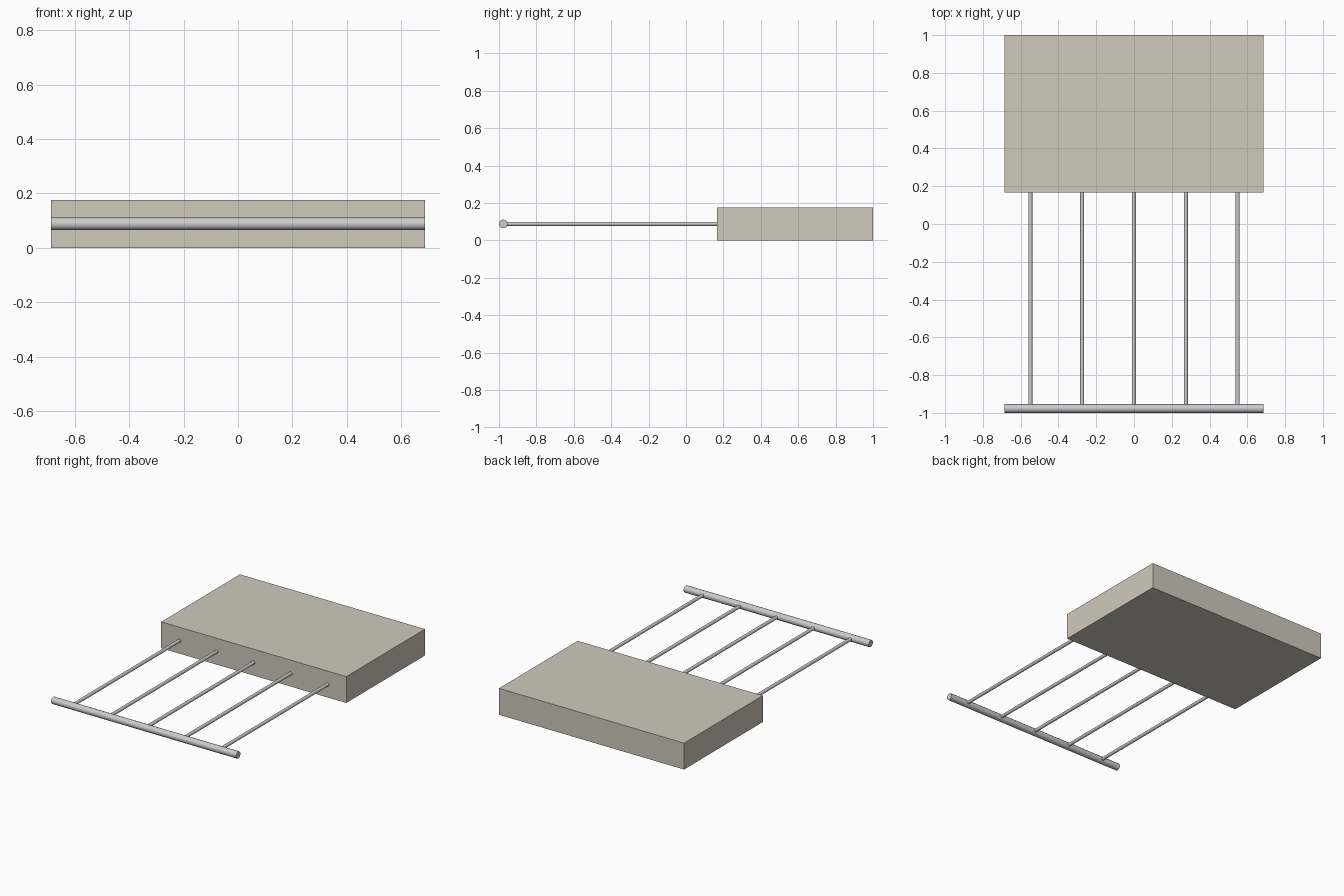
import bpy
import math

if "Cube" in bpy.data.objects:
    bpy.data.objects.remove(bpy.data.objects["Cube"])

HALF_W = 0.686      # half width of slab and crossbar
H = 0.177           # slab height
FRONT = 0.167       # slab front face
BAR_R = 0.023
BAR_Y = -1 + BAR_R


def cylinder(name, radius, length, location, rotation, sides):
    bpy.ops.mesh.primitive_cylinder_add(vertices=sides, radius=radius, depth=length,
                                        location=location, rotation=rotation)
    ob = bpy.context.object
    ob.name = name
    bpy.ops.object.shade_smooth_by_angle(angle=math.radians(50))
    return ob


# Beige block
bpy.ops.mesh.primitive_cube_add(size=1, location=(0, (1 + FRONT) / 2, H / 2))
slab = bpy.context.object
slab.name = "slab"
slab.scale = (2 * HALF_W, 1 - FRONT, H)
bpy.ops.object.transform_apply(location=False, rotation=False, scale=True)
mat = bpy.data.materials.new("beige")
mat.diffuse_color = (0.64, 0.59, 0.50, 1)
mat.use_nodes = True
mat.node_tree.nodes["Principled BSDF"].inputs["Base Color"].default_value = mat.diffuse_color
slab.data.materials.append(mat)

# Crossbar along x
cylinder("crossbar", BAR_R, 2 * HALF_W, (0, BAR_Y, H / 2), (0, math.pi / 2, 0), 12)

# Five rods from crossbar to block
for i in range(-2, 3):
    cylinder(f"rod_{i + 3}", 0.011, FRONT - BAR_Y,
             (i * 0.2744, (FRONT + BAR_Y) / 2, H / 2), (math.pi / 2, 0, 0), 12)
